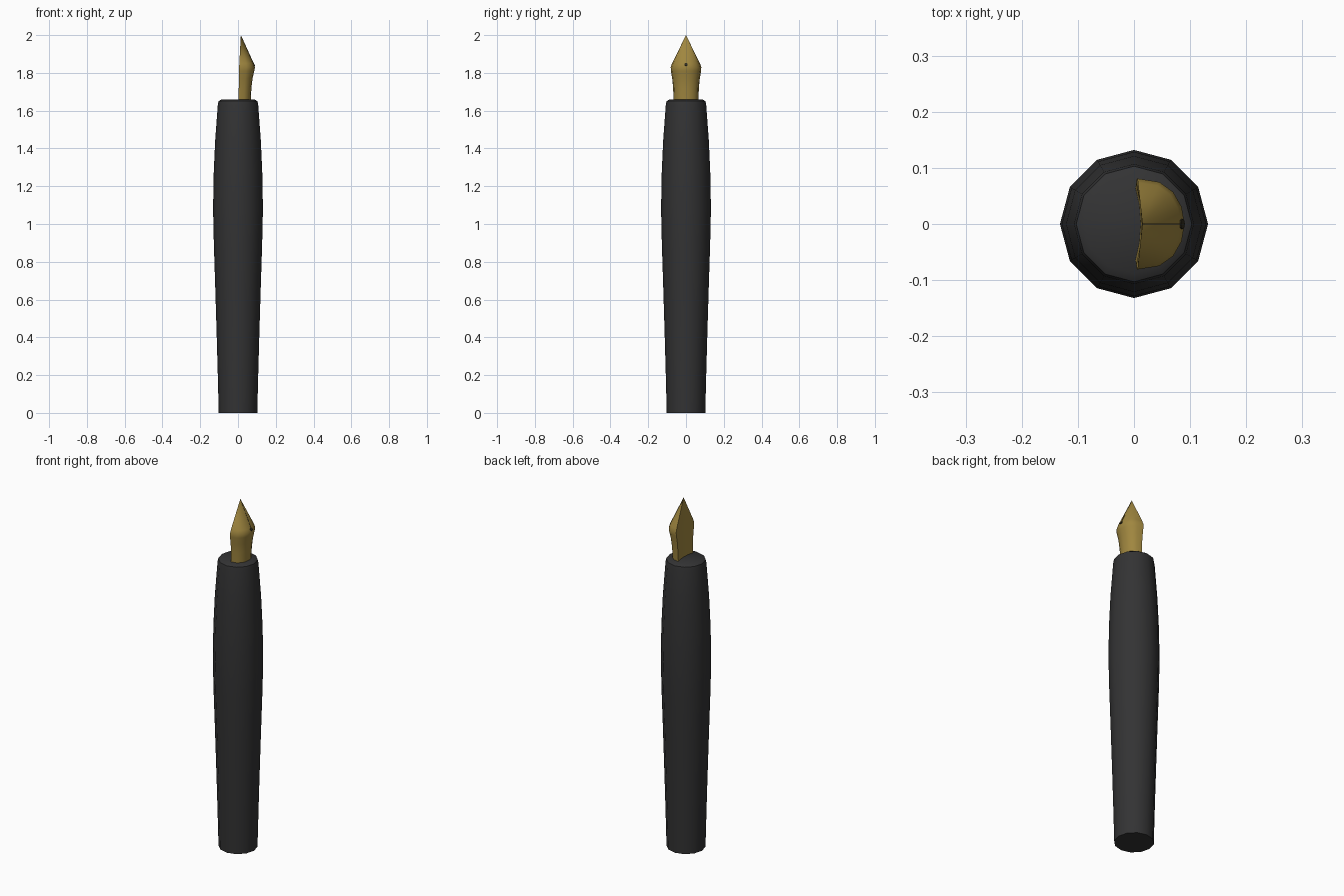
import bpy, bmesh, math
from mathutils import Vector

if "Cube" in bpy.data.objects:
    bpy.data.objects.remove(bpy.data.objects["Cube"])


def material(name, rgb):
    m = bpy.data.materials.new(name)
    m.diffuse_color = (*rgb, 1)
    m.use_nodes = True
    m.node_tree.nodes["Principled BSDF"].inputs["Base Color"].default_value = m.diffuse_color
    return m


black = material("matte black", (0.033, 0.033, 0.034))
gold = material("gold", (0.35, 0.24, 0.05))
dark = material("dark slit", (0.03, 0.025, 0.012))


def loft(name, rings, mat, angle=40):
    """Skin a stack of closed rings; a ring of one point makes a tip."""
    bm = bmesh.new()
    loops = [[bm.verts.new(p) for p in ring] for ring in rings]
    for a, b in zip(loops, loops[1:]):
        for i in range(len(a)):
            j = (i + 1) % len(a)
            bm.faces.new((a[i], a[j], b[0]) if len(b) == 1 else (a[i], a[j], b[j], b[i]))
    for cap in (loops[0], loops[-1]):
        if len(cap) > 2:
            bm.faces.new(cap)
    bmesh.ops.recalc_face_normals(bm, faces=bm.faces)
    me = bpy.data.meshes.new(name)
    bm.to_mesh(me)
    bm.free()
    me.materials.append(mat)
    ob = bpy.data.objects.new(name, me)
    bpy.context.collection.objects.link(ob)
    bpy.ops.object.select_all(action='DESELECT')
    ob.select_set(True)
    bpy.context.view_layer.objects.active = ob
    bpy.ops.object.shade_smooth_by_angle(angle=math.radians(angle))
    return ob


# Barrel: twelve-sided, swelling above the middle
profile = [(0.102, 0), (0.107, 0.2), (0.1125, 0.4), (0.12, 0.65), (0.128, 0.9),
           (0.132, 1.08), (0.1285, 1.27), (0.121, 1.44), (0.107, 1.63),
           (0.103, 1.65), (0.088, 1.66)]
loft("barrel", [[(r * math.cos(k * math.pi / 6), r * math.sin(k * math.pi / 6), z)
                 for k in range(12)] for r, z in profile], black)

# Nib: curved front and shallow hollow back, (z, back x, front x, half width)
nib = [(1.65, 0.002, 0.067, 0.066), (1.72, 0.004, 0.071, 0.068), (1.77, 0.004, 0.077, 0.073),
       (1.81, 0.005, 0.086, 0.080), (1.83, 0.006, 0.090, 0.081), (1.85, 0.007, 0.083, 0.074)]


def nib_ring(z, back, front, w):
    pts = []
    for k in range(9):
        a = -math.pi / 2 + k * math.pi / 8
        pts.append((back + (front - back) * math.cos(a) ** 0.8, w * math.sin(a), z))
        if k in (0, 8):
            pts[-1] = (back, w * math.sin(a), z)
    for t in (0.5, 0, -0.5):
        pts.append((back + 0.010 * (1 - t * t), w * t, z))
    return pts


loft("nib", [nib_ring(*s) for s in nib] + [[(0.015, 0, 2.0)]], gold)

# Breather hole: thin disc lying on the upper slope of the nib
centre = Vector((0.083, 0, 1.843))
normal = Vector((0.15, 0, 0.068)).normalized()
up = Vector((-normal.z, 0, normal.x))
side = Vector((0, 1, 0))
loft("breather_hole", [[centre + normal * d + 0.009 * (up * math.sin(k * math.pi / 4)
                        + side * math.cos(k * math.pi / 4)) for k in range(8)]
                       for d in (0, 0.0045)], dark)

# Slit: hairline strip from the hole to the tip
path = [(0.083, 1.85), (0.017, 1.995)]
loft("nib_slit", [[(x - 0.002, -0.001, z), (x + 0.0008, -0.001, z),
                   (x + 0.0008, 0.001, z), (x - 0.002, 0.001, z)] for x, z in path], dark)
